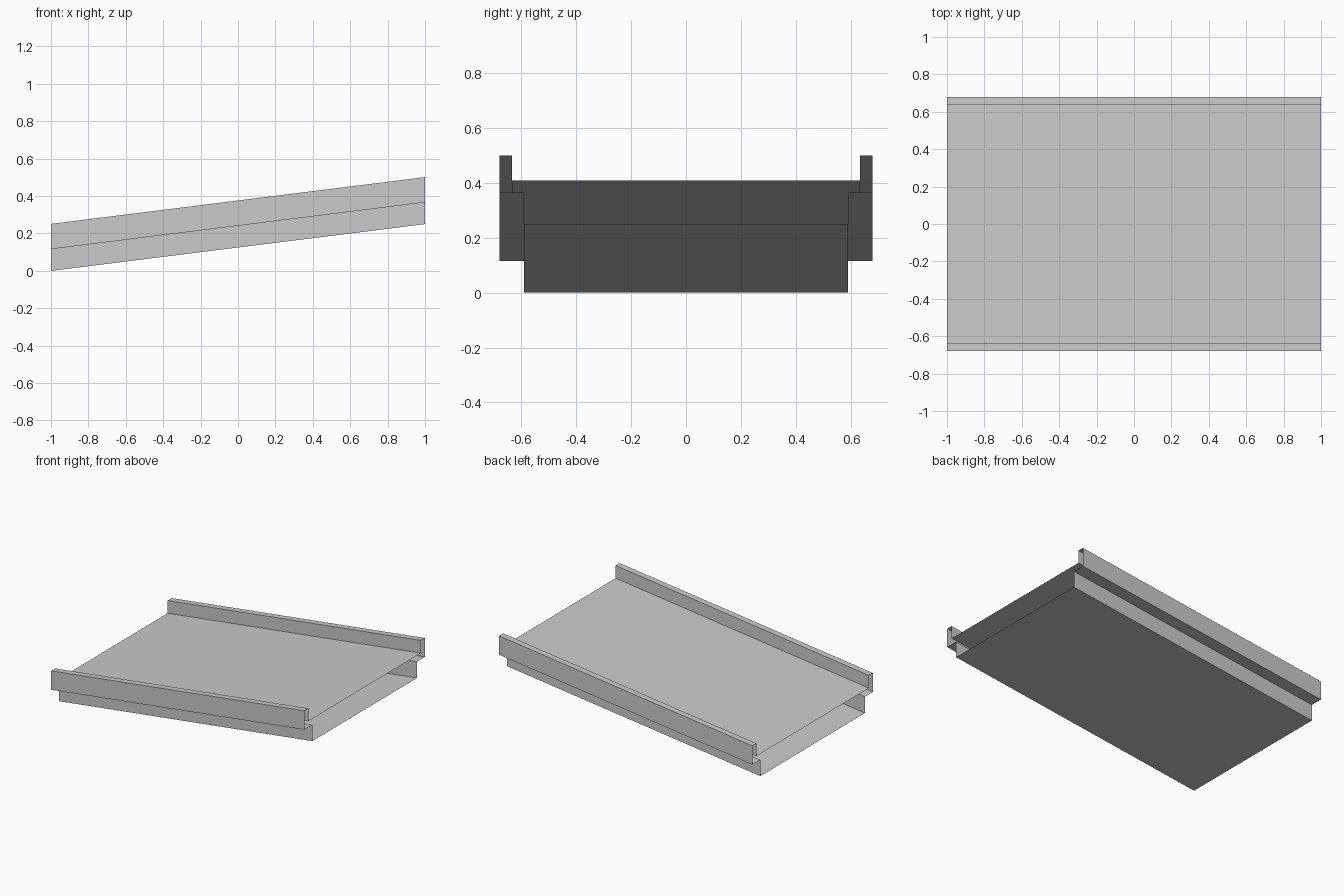
import bpy, bmesh

if "Cube" in bpy.data.objects:
    bpy.data.objects.remove(bpy.data.objects["Cube"])

RISE = 0.25          # height gained along the length
HALF_LENGTH = 1.0

# Half cross-section at the low end (y, z): belly, ledge, side rail, deck
half = [(0.59, 0.0), (0.59, 0.116), (0.68, 0.116),
        (0.68, 0.251), (0.635, 0.251), (0.635, 0.16)]
# Mirror it into a closed loop, counter-clockwise seen from +x
profile = half + [(-y, z) for y, z in reversed(half)]

bm = bmesh.new()


def section(x, lift):
    return [bm.verts.new((x, y, z + lift)) for y, z in profile]


# Sloped hollow channel, open at both ends
low = section(-HALF_LENGTH, 0.0)
high = section(HALF_LENGTH, RISE)
n = len(profile)
for i in range(n):
    j = (i + 1) % n
    bm.faces.new((low[i], low[j], high[j], high[i]))
bm.normal_update()

# Make sure the deck faces up, so the shell faces outwards
deck = max(bm.faces, key=lambda f: f.calc_area() * (f.calc_center_median().z > 0.2))
if deck.normal.z < 0:
    bmesh.ops.reverse_faces(bm, faces=bm.faces[:])

mesh = bpy.data.meshes.new("sloped_track")
bm.to_mesh(mesh)
bm.free()
track = bpy.data.objects.new("sloped_track", mesh)
bpy.context.collection.objects.link(track)
